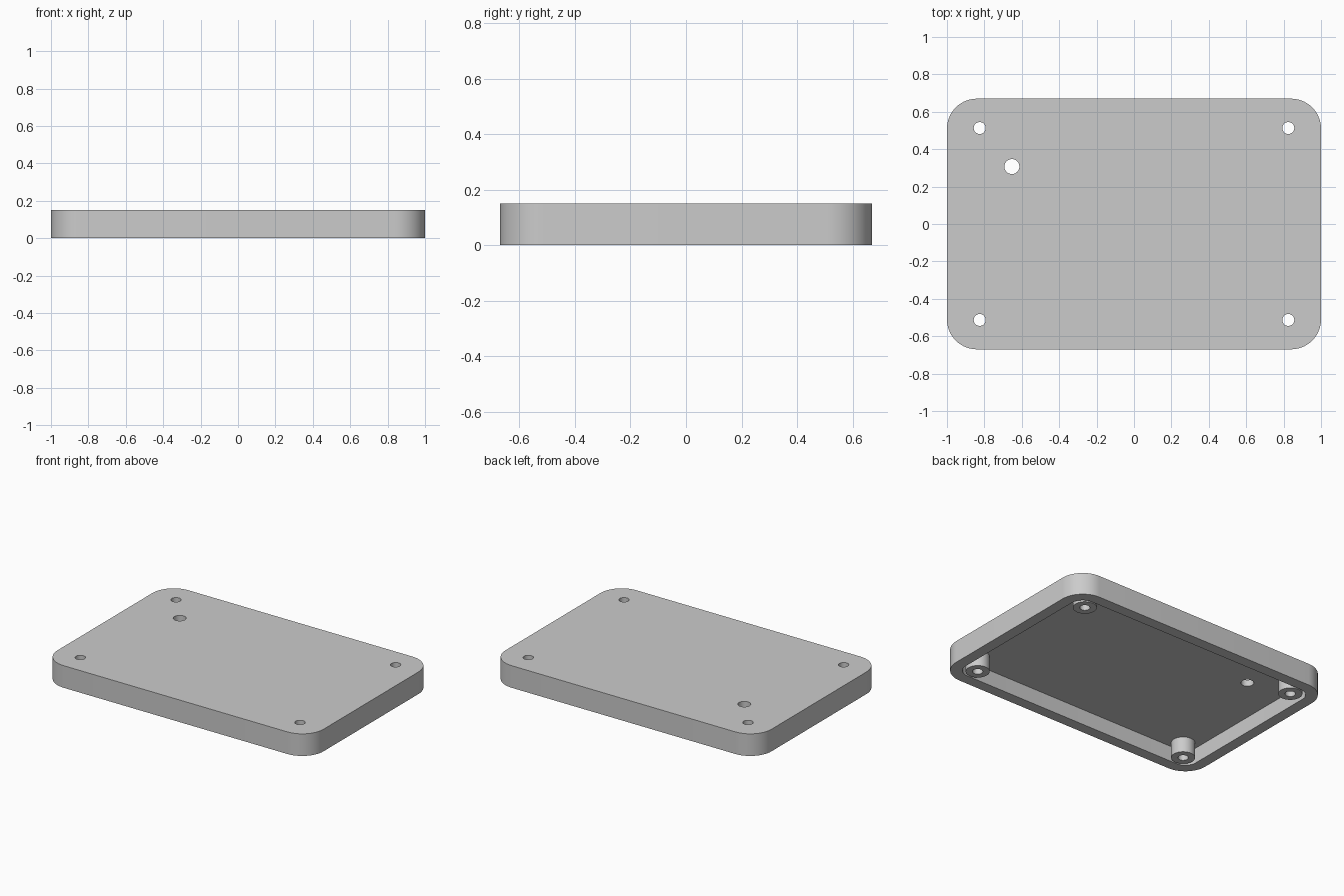
import bpy
import bmesh
from math import cos, sin, pi

cube = bpy.data.objects.get("Cube")
if cube:
    bpy.data.objects.remove(cube, do_unlink=True)

# Main dimensions
HALF_X, HALF_Y, HEIGHT = 1.0, 0.67, 0.15
WALL, CORNER, CEILING = 0.075, 0.16, 0.105
SCREW_X, SCREW_Y = 0.825, 0.513
POST_R, SCREW_R = 0.074, 0.032
PORT, PORT_R = (-0.653, 0.307), 0.04

grey = bpy.data.materials.new("plain grey")
grey.use_nodes = True
grey.diffuse_color = (0.6, 0.6, 0.6, 1)
grey.node_tree.nodes["Principled BSDF"].inputs["Base Color"].default_value = (0.6, 0.6, 0.6, 1)


def circle(centre, radius, steps=40):
    return [(centre[0] + radius * cos(2 * pi * i / steps),
             centre[1] + radius * sin(2 * pi * i / steps)) for i in range(steps)]


def rounded_rect(hx, hy, r, steps=14):
    points = []
    for quarter, (sx, sy) in enumerate([(1, 1), (-1, 1), (-1, -1), (1, -1)]):
        for i in range(steps + 1):
            a = (quarter + i / steps) * pi / 2
            points.append((sx * (hx - r) + r * cos(a), sy * (hy - r) + r * sin(a)))
    return points


bm = bmesh.new()


def wall(points, z0, z1):
    """Upright wall along a closed outline; returns its lower and upper edges."""
    low = [bm.verts.new((x, y, z0)) for x, y in points]
    high = [bm.verts.new((x, y, z1)) for x, y in points]
    n = len(points)
    for i in range(n):
        j = (i + 1) % n
        bm.faces.new((low[i], low[j], high[j], high[i]))
    return [[bm.edges.get((ring[i], ring[(i + 1) % n])) for i in range(n)]
            for ring in (low, high)]


def cap(*rings):
    """Flat face bounded by one outline, with the other rings as holes."""
    bmesh.ops.triangle_fill(bm, use_beauty=True, use_dissolve=False,
                            edges=[e for ring in rings for e in ring])


# Outer side, inner side and the vent hole
outer_low, outer_high = wall(rounded_rect(HALF_X, HALF_Y, CORNER), 0, HEIGHT)
inner_low, inner_high = wall(rounded_rect(HALF_X - WALL, HALF_Y - WALL, CORNER - WALL), 0, CEILING)
port_low, port_high = wall(circle(PORT, PORT_R), CEILING, HEIGHT)

# Four hollow screw posts, drilled through the top
roof_holes, ceiling_holes = [port_high], [port_low]
for sx in (-1, 1):
    for sy in (-1, 1):
        centre = (sx * SCREW_X, sy * SCREW_Y)
        post_low, post_high = wall(circle(centre, POST_R), 0, CEILING)
        screw_low, screw_high = wall(circle(centre, SCREW_R), 0, HEIGHT)
        cap(post_low, screw_low)
        ceiling_holes.append(post_high)
        roof_holes.append(screw_high)

# Rim, ceiling and top
cap(outer_low, inner_low)
cap(inner_high, *ceiling_holes)
cap(outer_high, *roof_holes)
bmesh.ops.recalc_face_normals(bm, faces=bm.faces)

mesh = bpy.data.meshes.new("case_lid")
bm.to_mesh(mesh)
bm.free()
mesh.materials.append(grey)
lid = bpy.data.objects.new("case_lid", mesh)
bpy.context.collection.objects.link(lid)

bpy.ops.object.select_all(action='DESELECT')
lid.select_set(True)
bpy.context.view_layer.objects.active = lid
bpy.ops.object.shade_smooth_by_angle()
